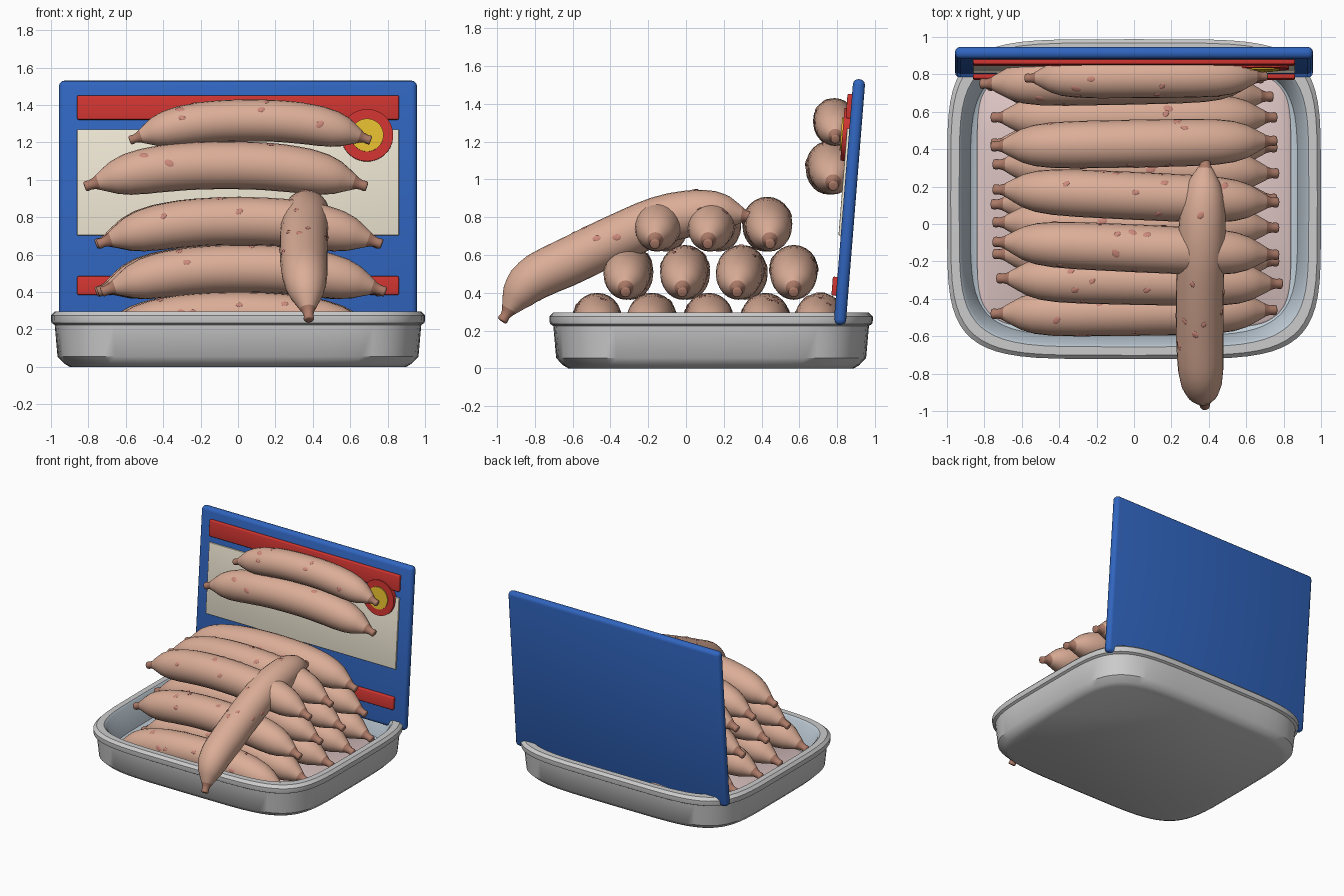
import bpy, bmesh, math, random
from math import sin, cos, pi
from mathutils import Vector, Matrix

if "Cube" in bpy.data.objects:
    bpy.data.objects.remove(bpy.data.objects["Cube"])

random.seed(4)


def mat(name, *rgb):
    m = bpy.data.materials.new(name)
    m.diffuse_color = (*rgb, 1)
    m.use_nodes = True
    m.node_tree.nodes["Principled BSDF"].inputs["Base Color"].default_value = m.diffuse_color
    return m


SKIN = mat("skin", 0.71, 0.42, 0.31)
TIP = mat("tip", 0.42, 0.20, 0.14)
SPOT = mat("spot", 0.60, 0.25, 0.20)
BLUE = mat("blue", 0.03, 0.13, 0.52)
RED = mat("red", 0.62, 0.035, 0.03)
CREAM = mat("cream", 0.85, 0.79, 0.65)
YELLOW = mat("yellow", 0.80, 0.52, 0.03)
PAD = mat("pad_pink", 0.75, 0.58, 0.57)
GREY = mat("tray_grey", 0.55, 0.56, 0.58)
LINER = mat("liner_grey", 0.52, 0.60, 0.67)


def finish(bm, name, mats, angle=40):
    bmesh.ops.recalc_face_normals(bm, faces=bm.faces)
    me = bpy.data.meshes.new(name)
    bm.to_mesh(me)
    bm.free()
    ob = bpy.data.objects.new(name, me)
    bpy.context.collection.objects.link(ob)
    for m in mats:
        me.materials.append(m)
    bpy.ops.object.select_all(action='DESELECT')
    ob.select_set(True)
    bpy.context.view_layer.objects.active = ob
    bpy.ops.object.shade_smooth_by_angle(angle=math.radians(angle))
    return ob


def loft(bm, rings, mat_of):
    """Skin a list of closed point rings and cap both ends."""
    vs = [[bm.verts.new(p) for p in r] for r in rings]
    n = len(vs[0])
    for k in range(len(vs) - 1):
        for i in range(n):
            j = (i + 1) % n
            bm.faces.new((vs[k][i], vs[k][j], vs[k + 1][j], vs[k + 1][i])).material_index = mat_of(k)
    bm.faces.new(vs[0][::-1]).material_index = mat_of(0)
    bm.faces.new(vs[-1]).material_index = mat_of(len(vs) - 2)


# --- tray and absorbent pad: stacked superellipse outlines ---
def outline(a, b, z, n=5, cy=0.133, seg=64):
    def p(v):
        return math.copysign(abs(v) ** (2 / n), v) if abs(v) > 1e-9 else 0
    return [Vector((a * p(cos(2 * pi * i / seg)), cy + b * p(sin(2 * pi * i / seg)), z)) for i in range(seg)]


tray_profile = [(0.90, 0.0), (0.93, 0.018), (0.965, 0.055), (0.98, 0.225), (0.997, 0.235), (1.0, 0.25),
                (1.0, 0.275), (0.98, 0.296), (0.935, 0.296), (0.92, 0.28), (0.875, 0.10), (0.845, 0.08)]
bm = bmesh.new()
loft(bm, [outline(a, a - 0.145, z) for a, z in tray_profile], lambda k: 1 if k >= 8 else 0)
finish(bm, "tray", [GREY, LINER])

bm = bmesh.new()
loft(bm, [outline(a, a - 0.15, z, 7) for a, z in ((0.84, 0.075), (0.84, 0.092), (0.83, 0.1))], lambda k: 0)
finish(bm, "absorbent_pad", [PAD])

# --- tilted back panel with its raised bands ---
LID = Matrix.Translation((0, 0.865, 0.88)) @ Matrix.Rotation(-0.08, 4, 'X')


def slab(name, z0, z1, half_w, y0, y1, m, bev):
    bm = bmesh.new()
    c = Matrix.Translation((0, (y0 + y1) / 2, (z0 + z1) / 2 - 0.88))
    bmesh.ops.create_cube(bm, size=1, matrix=LID @ c @ Matrix.Diagonal((2 * half_w, y1 - y0, z1 - z0, 1)))
    bmesh.ops.bevel(bm, geom=bm.edges[:], offset=bev, segments=3, profile=0.5, affect='EDGES')
    return finish(bm, name, [m])


def disc(name, r, y0, y1, m):
    bm = bmesh.new()
    c = Matrix.Translation((0.69, (y0 + y1) / 2, 0.355)) @ Matrix.Rotation(pi / 2, 4, 'X')
    bmesh.ops.create_cone(bm, cap_ends=True, segments=40, radius1=r, radius2=r, depth=y1 - y0, matrix=LID @ c)
    return finish(bm, name, [m])


slab("back_panel", 0.228, 1.532, 0.957, -0.032, 0.032, BLUE, 0.028)
slab("upper_band", 1.32, 1.45, 0.86, -0.056, -0.02, RED, 0.008)
slab("lower_band", 0.38, 0.48, 0.86, -0.056, -0.02, RED, 0.008)
slab("cream_field", 0.70, 1.268, 0.86, -0.044, -0.02, CREAM, 0.005)
disc("badge_ring", 0.14, -0.066, -0.02, RED)
disc("badge_centre", 0.088, -0.074, -0.03, YELLOW)

# --- sausages: tapered tubes swept along a path, t from -1 to 1 ---
TAPER = [(0, 1), (0.4, 0.99), (0.58, 0.95), (0.7, 0.86), (0.79, 0.70), (0.86, 0.48),
         (0.905, 0.33), (0.93, 0.245), (0.96, 0.20), (0.985, 0.22), (0.997, 0.20), (1.0, 0.15)]


def taper(t):
    t = min(abs(t), 1)
    for (a, ra), (b, rb) in zip(TAPER, TAPER[1:]):
        if t <= b:
            return ra + (rb - ra) * (t - a) / (b - a)
    return TAPER[-1][1]


def frame(path, t):
    tan = (path(min(t + 0.02, 1)) - path(max(t - 0.02, -1))).normalized()
    side = tan.cross(Vector((0, 0, 1))).normalized()
    return tan, side, side.cross(tan)


def sausage(name, path, R, seg=24):
    half = [0.1, 0.2, 0.3, 0.5, 0.64, 0.75, 0.825] + [t for t, _ in TAPER[1:]]
    half.sort()
    ts = [-t for t in reversed(half)] + [0] + half
    bm = bmesh.new()
    rings = []
    for t in ts:
        _, s, u = frame(path, t)
        r = R * taper(t)
        rings.append([path(t) + r * (cos(2 * pi * i / seg) * s + sin(2 * pi * i / seg) * u) for i in range(seg)])
    loft(bm, rings, lambda k: 1 if abs(ts[k] + ts[k + 1]) / 2 > 0.91 else 0)
    # flat oval fat flecks on the upper half
    for _ in range(10):
        t, a = random.uniform(-0.6, 0.6), random.uniform(-0.1, pi + 0.1)
        tan, s, u = frame(path, t)
        out = cos(a) * s + sin(a) * u
        rot = Matrix((tan, out.cross(tan), out)).transposed().to_4x4() @ Matrix.Rotation(random.uniform(-1, 1), 4, 'Z')
        k = random.uniform(0.75, 1.15)
        m = Matrix.Translation(path(t) + out * R * taper(t) * 0.995) @ rot @ Matrix.Diagonal((0.024 * k, 0.016 * k, 0.004, 1))
        new = bmesh.ops.create_uvsphere(bm, u_segments=10, v_segments=6, radius=1, matrix=m)['verts']
        for f in {f for v in new for f in v.link_faces}:
            f.material_index = 2
    return finish(bm, name, [SKIN, TIP, SPOT], 60)


def arch(cx, cy, cz, L=0.76, yaw=0.0, drop=0.125):
    return lambda t: Vector((cx + L * t, cy + yaw * t, cz - drop * abs(t) ** 2.3))


# three stacked rows: (height, [(x, y, yaw) ...])
rows = [
    (0.272, [(0, -0.47, 0.01), (0.01, -0.18, -0.02), (0, 0.12, 0.015), (0, 0.42, -0.01), (-0.02, 0.71, -0.03)]),
    (0.525, [(0.03, -0.305, -0.015), (0.01, -0.005, -0.015), (0.01, 0.295, -0.025), (0, 0.57, 0.0)]),
    (0.78, [(0.01, -0.13, -0.035), (0.01, 0.15, -0.035), (0, 0.43, 0.015)]),
]
for r, (z, items) in enumerate(rows, 1):
    for i, (x, y, yaw) in enumerate(items, 1):
        sausage(f"sausage_row{r}_{i}", arch(x, y, z, yaw=yaw), 0.128)

# pair resting against the panel
sausage("panel_sausage_lower", arch(-0.065, 0.765, 1.078, 0.755, 0.015, 0.115), 0.128)
sausage("panel_sausage_upper", arch(0.065, 0.785, 1.318, 0.645, 0.005, 0.108), 0.112)

# single sausage draped over the front of the tray
P = [Vector(p) for p in ((0.38, -0.975, 0.25), (0.36, -0.83, 0.455), (0.352, -0.60, 0.575), (0.352, -0.36, 0.69),
                         (0.36, -0.12, 0.79), (0.37, 0.13, 0.828), (0.385, 0.36, 0.80))]
P = [2 * P[0] - P[1]] + P + [2 * P[-1] - P[-2]]


def drape(t):
    f = (t + 1) / 2 * 6
    i = min(int(f), 5)
    f -= i
    a, b, c, d = P[i:i + 4]
    return 0.5 * (2 * b + (c - a) * f + (2 * a - 5 * b + 4 * c - d) * f * f + (3 * b - a - 3 * c + d) * f ** 3)


sausage("draped_sausage", drape, 0.128)
